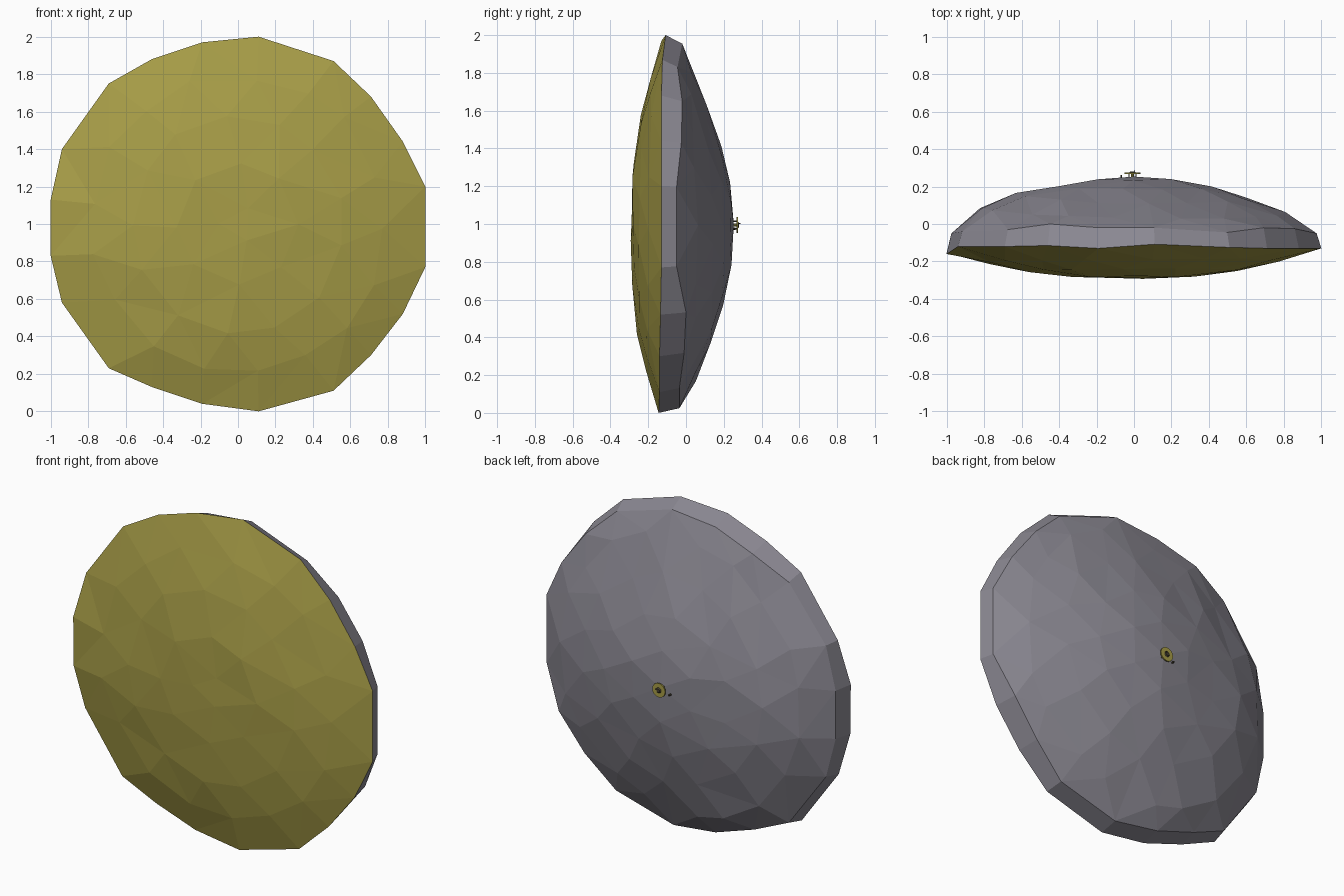
import bpy, bmesh, math, random
from mathutils import Vector, Matrix
from mathutils.geometry import delaunay_2d_cdt

if "Cube" in bpy.data.objects:
    bpy.data.objects.remove(bpy.data.objects["Cube"])

random.seed(4)


def material(name, rgb):
    m = bpy.data.materials.new(name)
    m.diffuse_color = (*rgb, 1)
    m.use_nodes = True
    m.node_tree.nodes["Principled BSDF"].inputs["Base Color"].default_value = m.diffuse_color
    return m


OLIVE = material("olive yellow", (0.385, 0.335, 0.063))
GREY = material("stone grey", (0.255, 0.245, 0.285))
DARK = material("dark brown", (0.06, 0.05, 0.03))

# Rim: x, z, y of the front edge, y of the back edge, clockwise from the top
RIM = [
    (0.11, 2.00, -.108, -.02), (0.51, 1.87, -.125, -.045), (0.71, 1.68, -.13, -.02),
    (0.88, 1.44, -.13, -.025), (1.00, 1.20, -.13, -.05), (1.00, 0.77, -.13, -.05),
    (0.88, 0.52, -.135, 0.0), (0.71, 0.30, -.14, -.01), (0.51, 0.11, -.14, -.035),
    (0.11, 0.00, -.145, -.035), (-0.19, 0.04, -.14, -.02), (-0.46, 0.13, -.135, -.02),
    (-0.69, 0.23, -.13, -.03), (-0.94, 0.58, -.13, -.04), (-1.00, 0.83, -.155, -.05),
    (-1.00, 1.13, -.16, -.05), (-0.94, 1.40, -.12, -.04), (-0.69, 1.75, -.12, -.03),
    (-0.46, 1.88, -.115, 0.0), (-0.19, 1.97, -.13, -.02)]
front_edge = [Vector((x, y, z)) for x, z, y, _ in RIM]
back_edge = [Vector((x * .975, y, 1 + (z - 1) * (.955 if z > 1.5 else .975)))
             for x, z, _, y in RIM]


def finish(bm, name, mat):
    me = bpy.data.meshes.new(name)
    bm.to_mesh(me)
    bm.free()
    me.materials.append(mat)
    ob = bpy.data.objects.new(name, me)
    bpy.context.collection.objects.link(ob)
    return ob


def dome(bm, edge, rings, side, tilt):
    """Triangulated dome over an edge loop; rings = (radius, y, count).
    tilt(a) bulges or sinks the outer slopes by direction."""
    pts = list(edge)
    for k, (r, y, n) in enumerate(rings):
        w = max(0, 1 - abs(r - .72) / .4)
        for i in range(n):
            a = math.tau * (i + 0.5 * (k % 2)) / n + random.uniform(-.06, .06)
            rr = r * random.uniform(.97, 1.03)
            pts.append(Vector((rr * math.cos(a),
                               y + w * tilt(a) + random.uniform(-.005, .005),
                               1 + rr * math.sin(a))))
    flat = [Vector((p.x, p.z)) for p in pts]
    _, _, tris, orig, _, _ = delaunay_2d_cdt(flat, [], [], 0, 1e-5)
    vs = [bm.verts.new(pts[o[0]]) for o in orig]
    for t in tris:
        f = bm.faces.new([vs[i] for i in t])
        f.normal_update()
        if f.normal.y * side < 0:
            f.normal_flip()


# Front face: shallow olive dome, flatter towards the top right
bm = bmesh.new()
dome(bm, front_edge, [(.79, -.21, 17), (.57, -.255, 13), (.33, -.28, 8),
                      (.1, -.288, 3)], -1,
     lambda a: .028 * max(0, math.sin(a)) + .012 * max(0, math.cos(a)))
finish(bm, "front_dome", OLIVE)

# Back: grey rim band and deeper grey dome, lower at the top, fuller at the left
bm = bmesh.new()
dome(bm, back_edge, [(.82, .06, 19), (.62, .14, 15), (.42, .197, 11),
                     (.22, .237, 6), (0, .254, 1)], 1,
     lambda a: (-.045 * max(0, math.sin(a)) - .01 * max(0, -math.sin(a))
                + .035 * max(0, -math.cos(a))))
a = [bm.verts.new(p) for p in front_edge]
b = [bm.verts.new(p) for p in back_edge]
for i in range(len(a)):
    j = (i + 1) % len(a)
    bm.faces.new((a[i], a[j], b[j], b[i]))
bmesh.ops.remove_doubles(bm, verts=bm.verts, dist=1e-5)
bmesh.ops.recalc_face_normals(bm, faces=bm.faces)
finish(bm, "rock_back", GREY)


# Tiny outpost at the middle of the back
def drum(name, mat, x, z, y0, y1, r, n=12, r2=None):
    bm = bmesh.new()
    bmesh.ops.create_cone(bm, cap_ends=True, segments=n, radius1=r,
                          radius2=r if r2 is None else r2, depth=y1 - y0)
    bm.transform(Matrix.Translation((x, (y0 + y1) / 2, z)) @ Matrix.Rotation(-math.pi / 2, 4, 'X'))
    finish(bm, name, mat)


CX, CZ = -.008, .995
drum("outpost_stem", OLIVE, CX, CZ, .24, .27, .008, 8)
drum("outpost_disc", OLIVE, CX, CZ, .268, .275, .043, 16)
drum("outpost_hub", DARK, CX, CZ, .275, .281, .017, 10, .012)
drum("outpost_mast", DARK, CX + .012, CZ + .008, .275, .288, .003, 6)
for i in range(4):
    t = math.tau * (i + .5) / 4
    drum("outpost_leg", DARK, CX + .028 * math.cos(t), CZ + .028 * math.sin(t),
         .238, .269, .003, 6)
drum("outpost_pod", DARK, -.068, .975, .242, .262, .006, 6)
